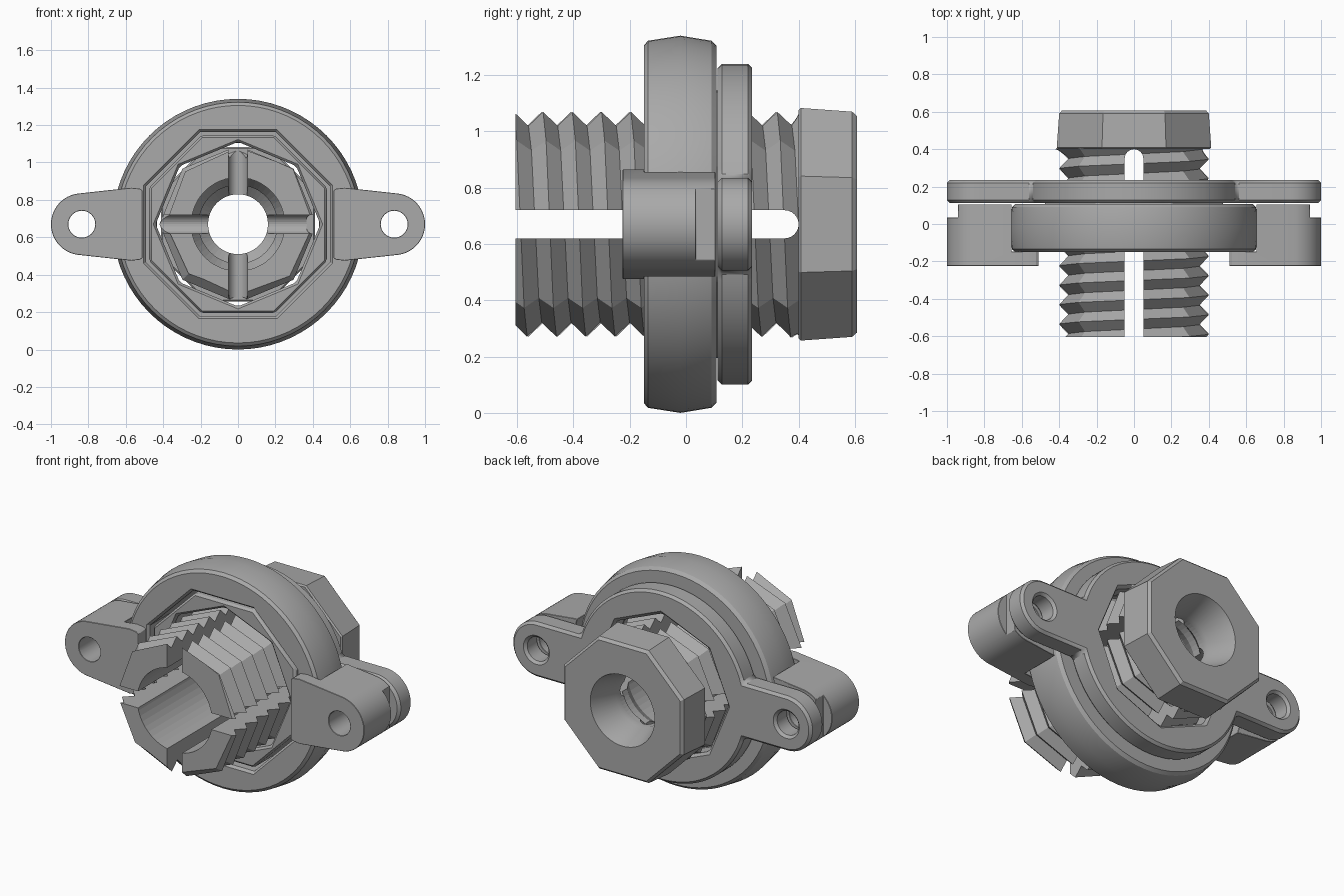
import bpy, bmesh, math
from math import sin, cos, pi, radians
from mathutils import Matrix

if "Cube" in bpy.data.objects:
    bpy.data.objects.remove(bpy.data.objects["Cube"])

CZ = 0.67  # height of the common axis, which runs along y

grey = bpy.data.materials.new("plain grey")
grey.use_nodes = True
grey.diffuse_color = (0.4, 0.4, 0.4, 1)
grey.node_tree.nodes["Principled BSDF"].inputs["Base Color"].default_value = (0.4, 0.4, 0.4, 1)


def finish(name, bm):
    bmesh.ops.remove_doubles(bm, verts=bm.verts, dist=1e-5)
    bmesh.ops.recalc_face_normals(bm, faces=bm.faces)
    bmesh.ops.translate(bm, verts=bm.verts, vec=(0, 0, CZ))
    me = bpy.data.meshes.new(name)
    bm.to_mesh(me)
    bm.free()
    me.materials.append(grey)
    ob = bpy.data.objects.new(name, me)
    bpy.context.collection.objects.link(ob)
    return ob


def arc(cx, cz, r, a0, a1, n):
    """Points on an arc, degrees, both ends included."""
    return [(cx + r * cos(radians(a0 + (a1 - a0) * i / n)),
             cz + r * sin(radians(a0 + (a1 - a0) * i / n))) for i in range(n + 1)]


def polygon(r, n, turn=0.0, cx=0.0):
    return arc(cx, 0, r, turn, turn + 360, n)[:-1]


def loft(name, sections):
    """Solid through (y, outline) sections with equal point counts."""
    bm = bmesh.new()
    rings = [[bm.verts.new((x, y, z)) for x, z in pts] for y, pts in sections]
    n = len(rings[0])
    for a, b in zip(rings, rings[1:]):
        for i in range(n):
            bm.faces.new((a[i], a[(i + 1) % n], b[(i + 1) % n], b[i]))
    bm.faces.new(rings[0])
    bm.faces.new(rings[-1])
    return finish(name, bm)


def prism(name, pts, y0, y1):
    return loft(name, [(y0, pts), (y1, pts)])


def turned(name, profile, n=64, turn=0.0):
    """Solid from (y, radius) pairs."""
    return loft(name, [(y, polygon(r, n, turn)) for y, r in profile])


def cut(ob, *cutters):
    for c in cutters:
        m = ob.modifiers.new("cut", 'BOOLEAN')
        m.operation, m.solver, m.object = 'DIFFERENCE', 'EXACT', c
        bpy.context.view_layer.objects.active = ob
        bpy.ops.object.modifier_apply(modifier=m.name)
        bpy.data.objects.remove(c)


def soften(ob, width=0.0):
    if width:
        m = ob.modifiers.new("edge chamfer", 'BEVEL')
        m.width, m.segments = width, 1
        m.limit_method, m.angle_limit = 'ANGLE', radians(40)
    bpy.ops.object.select_all(action='DESELECT')
    ob.select_set(True)
    bpy.context.view_layer.objects.active = ob
    bpy.ops.object.shade_smooth_by_angle(angle=radians(20))


R8 = 1 / cos(pi / 8)  # octagon apothem to corner radius

# Outer ring with an octagonal opening
ring = turned("outer_ring", [(-.15, .635), (-.135, .652), (-.02, .67), (.09, .652), (.108, .635)], 72)
cut(ring, turned("ring_opening", [(-.17, .52 * R8), (-.15, .505 * R8), (-.135, .492 * R8),
                                  (.2, .492 * R8)], 8, 22.5))
soften(ring)

# Rear flange: a disc with two rounded lugs
root = math.degrees(math.asin(.165 / .57))
outline = (arc(0, 0, .57, root, 180 - root, 40) + arc(-.835, 0, .165, 90, 270, 24)
           + arc(0, 0, .57, 180 + root, 360 - root, 40) + arc(.835, 0, .165, -90, 90, 24))
flange = prism("rear_flange", outline, .112, .235)
cut(flange, prism("flange_bore", polygon(.44, 8), 0, .4),
    *[prism("lug_hole", polygon(.072, 32, 0, s * .835), 0, .4) for s in (-1, 1)])
soften(flange, .015)

# Octagonal boss sitting inside the ring
boss = prism("octagonal_boss", polygon(.475 * R8, 8, 22.5), -.135, .13)
cut(boss, prism("boss_bore", polygon(.44, 8), -.3, .3))
soften(boss, .012)

# Side clamps that hook over the ring
for side, s in (("left", 1), ("right", -1)):
    pts = [(.51, -.18), (.525, -.19), (.57, -.195)] + arc(.835, 0, .165, -84, 84, 24) \
        + [(.57, .195), (.525, .19), (.51, .18)]
    clamp = prism(side + "_clamp", [(s * x, z) for x, z in pts], -.225, .105)
    cut(clamp,
        turned("ring_seat", [(-.148, .68), (.3, .68)], 72),
        prism("tip_notch", [(s * .94, -.3), (s * 1.1, -.3), (s * 1.1, .3), (s * .94, .3)], .035, .2),
        prism("clamp_hole", polygon(.072, 32, 0, s * .835), -.4, .4))
    soften(clamp, .012)

# Threaded sleeve: octagonal helix trimmed flat at both ends
PITCH, ROWS = .104, 30
bm = bmesh.new()
cols = []
for k in range(9):
    a = pi / 2 - k * pi / 4
    cols.append([bm.verts.new((r * cos(a), -1.03 + j * PITCH / 2 + PITCH * k / 8, r * sin(a)))
                 for j in range(ROWS + 1) for r in [.42 if j % 2 == 0 else .37]])
for k in range(8):
    for j in range(ROWS):
        bm.faces.new((cols[k][j], cols[k + 1][j], cols[k + 1][j + 1], cols[k][j + 1]))
bmesh.ops.remove_doubles(bm, verts=bm.verts, dist=1e-5)
for y, direction in ((-.605, -1), (.41, 1)):
    bmesh.ops.bisect_plane(bm, geom=bm.verts[:] + bm.edges[:] + bm.faces[:],
                           plane_co=(0, y, 0), plane_no=(0, direction, 0), clear_outer=True)
bmesh.ops.holes_fill(bm, edges=[e for e in bm.edges if e.is_boundary], sides=0)
sleeve = finish("threaded_sleeve", bm)


def slot(turn):
    """Round-ended slot cutter running along y, through the whole sleeve."""
    bm = bmesh.new()
    pts = [(-.05, -.8)] + [(-x, y) for x, y in arc(0, .35, .05, 0, 180, 12)] + [(.05, -.8)]
    f = bm.faces.new([bm.verts.new((x, y, -.6)) for x, y in pts])
    top = bmesh.ops.extrude_face_region(bm, geom=[f])["geom"]
    bmesh.ops.translate(bm, verts=[v for v in top if isinstance(v, bmesh.types.BMVert)], vec=(0, 0, 1.2))
    bmesh.ops.rotate(bm, verts=bm.verts, matrix=Matrix.Rotation(turn, 3, 'Y'))
    return finish("slot_cutter", bm)


cut(sleeve,
    turned("sleeve_bore", [(-.8, .25), (.2, .25), (.27, .21), (.32, .21), (.37, .16), (.6, .16)], 48),
    slot(0), slot(pi / 2))
soften(sleeve)
sleeve.data.shade_flat()

# Octagonal head with a countersunk hole
head = turned("octagonal_head", [(.4, .405 * R8), (.408, .413 * R8), (.59, .4 * R8), (.607, .385 * R8)], 8, 22.5)
cut(head, turned("countersink", [(.2, .16), (.44, .16), (.607, .215), (.7, .246)], 48))
soften(head)
